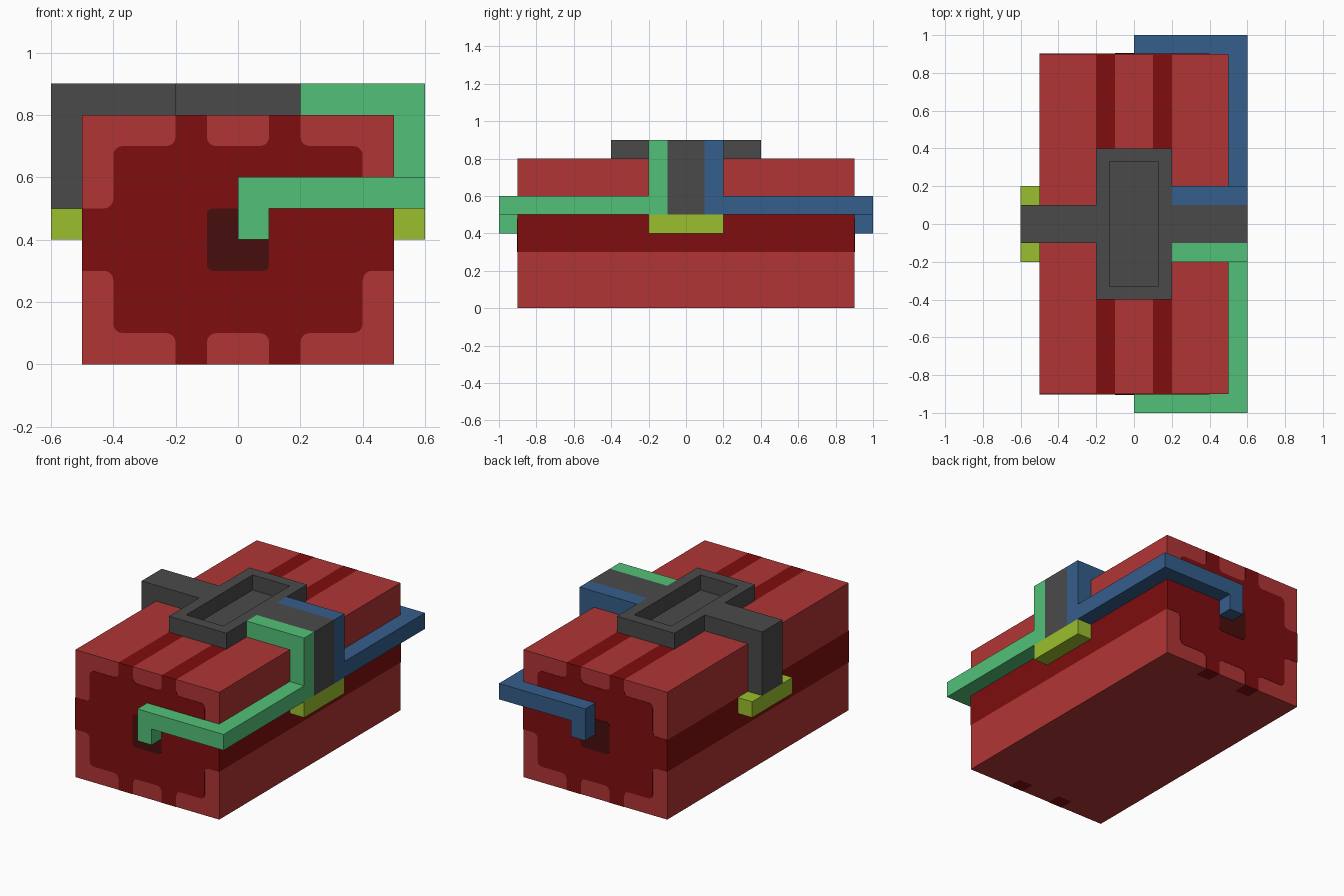
import bpy
import bmesh
import math
from mathutils import Vector

if "Cube" in bpy.data.objects:
    bpy.data.objects.remove(bpy.data.objects["Cube"], do_unlink=True)


def material(name, rgb):
    """Flat material from 0-255 display values, converted to linear."""
    lin = [((c / 255 + 0.055) / 1.055) ** 2.4 if c > 10 else c / 255 / 12.92 for c in rgb]
    m = bpy.data.materials.new(name)
    m.use_nodes = True
    m.diffuse_color = (*lin, 1)
    bsdf = next(n for n in m.node_tree.nodes if n.type == "BSDF_PRINCIPLED")
    bsdf.inputs["Base Color"].default_value = (*lin, 1)
    return m


RED = material("red", (177, 53, 53))
DARK_RED = material("dark red", (127, 13, 14))
MAROON = material("deep maroon", (70, 13, 13))
GREY = material("charcoal grey", (74, 74, 74))
GREEN = material("green", (82, 193, 120))
BLUE = material("blue", (53, 94, 139))
LIME = material("lime", (155, 191, 45))


def finish(name, bm, *mats):
    bmesh.ops.recalc_face_normals(bm, faces=bm.faces)
    mesh = bpy.data.meshes.new(name)
    bm.to_mesh(mesh)
    bm.free()
    for m in mats:
        mesh.materials.append(m)
    ob = bpy.data.objects.new(name, mesh)
    bpy.context.collection.objects.link(ob)
    return ob


def prism(name, pts, axis, lo, hi, mat):
    """Extrude an outline along y (outline in x, z) or along z (outline in x, y)."""
    bm = bmesh.new()
    place = (lambda p, d: (p[0], d, p[1])) if axis == "y" else (lambda p, d: (p[0], p[1], d))
    face = bm.faces.new([bm.verts.new(place(p, lo)) for p in pts])
    ext = bmesh.ops.extrude_face_region(bm, geom=[face])
    move = Vector(place((0, 0), hi - lo))
    bmesh.ops.translate(bm, vec=move, verts=[v for v in ext["geom"] if isinstance(v, bmesh.types.BMVert)])
    return finish(name, bm, mat)


def rect(x0, x1, y0, y1):
    return [(x0, y0), (x1, y0), (x1, y1), (x0, y1)]


def rounded(corners, steps=4):
    """Round each (x, z, radius) corner of a right-angled outline."""
    out = []
    for i, (x, z, r) in enumerate(corners):
        p = Vector((x, z))
        if r == 0:
            out.append(p)
            continue
        a = (Vector(corners[i - 1][:2]) - p).normalized() * r
        b = (Vector(corners[(i + 1) % len(corners)][:2]) - p).normalized() * r
        for k in range(steps + 1):
            t = k / steps * math.pi / 2
            out.append(p + a * (1 - math.sin(t)) + b * (1 - math.cos(t)))
    return out


# Body block, cut along the colour borders
bm = bmesh.new()
bmesh.ops.create_cube(bm, size=1)
for v in bm.verts:
    v.co = (v.co.x, v.co.y * 1.8, v.co.z * 0.8 + 0.4)
cuts = [(0, c) for c in (-0.2, -0.1, 0.1, 0.2)] + [(1, -0.81), (1, 0.81), (2, 0.3), (2, 0.5)]
for axis, c in cuts:
    co, no = Vector(), Vector()
    co[axis], no[axis] = c, 1
    bmesh.ops.bisect_plane(bm, geom=bm.verts[:] + bm.edges[:] + bm.faces[:], plane_co=co, plane_no=no)
bm.normal_update()
for f in bm.faces:
    c = f.calc_center_median()
    stripe = 0.1 < abs(c.x) < 0.2
    if abs(f.normal.x) > 0.5:
        f.material_index = int(0.3 < c.z < 0.5)
    elif f.normal.z > 0.5:
        f.material_index = int(stripe)
    elif f.normal.z < -0.5:
        f.material_index = int(stripe and abs(c.y) > 0.81)
finish("body_block", bm, RED, DARK_RED)

# End panels: one quarter of the outline, repeated round the centre
R = 0.03
quarter = [(0.5, 0.1, 0), (0.4, 0.1, R), (0.4, 0.3, R), (0.2, 0.3, R),
           (0.2, 0.4, 0), (0.1, 0.4, 0), (0.1, 0.3, R)]
half = quarter + [(-x, z, r) for x, z, r in reversed(quarter)]
panel = rounded([(x, 0.4 + z, r) for x, z, r in half] + [(-x, 0.4 - z, r) for x, z, r in half])
socket = rounded([(x, z, 0.02) for x, z in rect(-0.1, 0.1, 0.3, 0.5)])

for end, s, colour in (("front", -1, GREEN), ("back", 1, BLUE)):
    prism(end + "_panel", panel, "y", s * 0.899, s * 0.902, DARK_RED)
    prism(end + "_socket", socket, "y", s * 0.901, s * 0.904, MAROON)
    # Cable: strap over the edge, rail along the side and end, hook into the socket
    strap = [(0.2, 0.8), (0.2, 0.9), (0.6, 0.9), (0.6, 0.5), (0.5, 0.5), (0.5, 0.8)]
    prism(end + "_cable_strap", strap, "y", s * 0.1, s * 0.2, colour)
    rail = [(0.5, 0.2), (0.6, 0.2), (0.6, 1), (0, 1), (0, 0.9), (0.5, 0.9)]
    prism(end + "_cable_rail", [(x, s * y) for x, y in rail], "z", 0.5, 0.6, colour)
    prism(end + "_cable_hook", rect(0, 0.1, 0.4, 0.5), "y", s * 0.9, s * 1.0, colour)

# Clamp arms and their feet on both sides
for side, s in (("left", 1), ("right", -1)):
    arm = [(0.2, 0.8), (0.2, 0.9), (0.6, 0.9), (0.6, 0.5), (0.5, 0.5), (0.5, 0.8)]
    prism(side + "_clamp_arm", [(s * x, z) for x, z in arm], "y", -0.1, 0.1, GREY)
    prism(side + "_clamp_foot", rect(s * 0.5, s * 0.6, 0.4, 0.5), "y", -0.2, 0.2, LIME)

# Top tray with a sunken middle
bm = bmesh.new()
bmesh.ops.create_cube(bm, size=1)
for v in bm.verts:
    v.co = (v.co.x * 0.4, v.co.y * 0.8, v.co.z * 0.1 + 0.85)
bm.normal_update()
top = max(bm.faces, key=lambda f: f.calc_center_median().z)
bmesh.ops.inset_region(bm, faces=[top], thickness=0.1)
floor = bmesh.ops.extrude_face_region(bm, geom=[top])["geom"]
bmesh.ops.translate(bm, vec=(0, 0, -0.095), verts=[v for v in floor if isinstance(v, bmesh.types.BMVert)])
if top.is_valid:
    bmesh.ops.delete(bm, geom=[top], context="FACES_ONLY")
finish("top_tray", bm, GREY)
